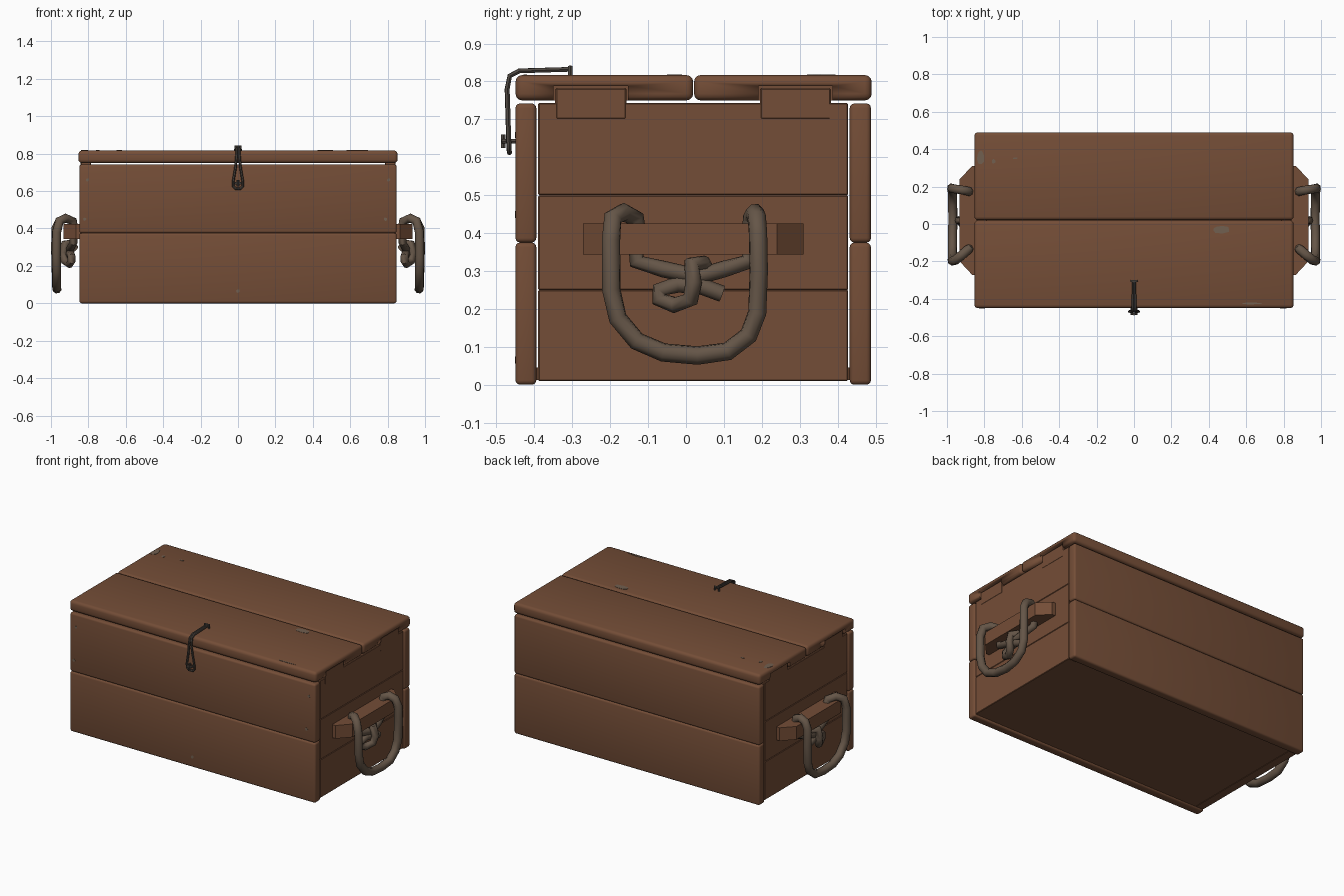
import bpy, bmesh, math, random
from mathutils import Vector

if "Cube" in bpy.data.objects:
    bpy.data.objects.remove(bpy.data.objects["Cube"])

random.seed(4)


def material(name, rgb):
    m = bpy.data.materials.new(name)
    m.diffuse_color = (*rgb, 1)
    m.use_nodes = True
    m.node_tree.nodes["Principled BSDF"].inputs["Base Color"].default_value = m.diffuse_color
    return m


WOOD = material("brown wood", (0.175, 0.075, 0.038))
ROPE = material("grey brown rope", (0.130, 0.092, 0.064))
IRON = material("dark iron", (0.075, 0.062, 0.052))
WORN = material("worn grey wood", (0.165, 0.115, 0.080))


def finish(ob, angle=35):
    bpy.ops.object.select_all(action='DESELECT')
    ob.select_set(True)
    bpy.context.view_layer.objects.active = ob
    bpy.ops.object.shade_smooth_by_angle(angle=math.radians(angle))
    return ob


def add_mesh(name, bm, mat):
    bmesh.ops.recalc_face_normals(bm, faces=bm.faces)
    me = bpy.data.meshes.new(name)
    bm.to_mesh(me)
    bm.free()
    me.materials.append(mat)
    ob = bpy.data.objects.new(name, me)
    bpy.context.collection.objects.link(ob)
    return finish(ob)


def board(name, lo, hi, bevel=0.0, mat=WOOD, segments=3):
    """Box between two corners with rounded edges."""
    bm = bmesh.new()
    bmesh.ops.create_cube(bm, size=1)
    lo, hi = Vector(lo), Vector(hi)
    for v in bm.verts:
        v.co = Vector([(lo[i] + hi[i]) / 2 + v.co[i] * (hi[i] - lo[i]) for i in range(3)])
    if bevel:
        bmesh.ops.bevel(bm, geom=bm.edges[:], offset=bevel, segments=segments,
                        profile=0.5, affect='EDGES')
    return add_mesh(name, bm, mat)


def tube(name, points, radius, mat, res=2, closed=False):
    """Round cord along a path of points."""
    cu = bpy.data.curves.new(name, 'CURVE')
    cu.dimensions = '3D'
    cu.bevel_depth = radius
    cu.bevel_resolution = res
    cu.use_fill_caps = True
    sp = cu.splines.new('POLY')
    sp.points.add(len(points) - 1)
    for p, co in zip(sp.points, points):
        p.co = (*co, 1)
    sp.use_cyclic_u = closed
    cu.materials.append(mat)
    ob = bpy.data.objects.new(name, cu)
    bpy.context.collection.objects.link(ob)
    bpy.ops.object.select_all(action='DESELECT')
    ob.select_set(True)
    bpy.context.view_layer.objects.active = ob
    bpy.ops.object.convert(target='MESH')
    return finish(bpy.context.view_layer.objects.active, 50)


def patch(name, centre, u, v):
    """Irregular thin worn spot spanned by half axes u and v."""
    bm = bmesh.new()
    c, u, v = Vector(centre), Vector(u), Vector(v)
    ring = []
    for i in range(9):
        a, r = i * math.tau / 9, random.uniform(0.7, 1.1)
        ring.append(bm.verts.new(c + u * math.cos(a) * r + v * math.sin(a) * r))
    face = bm.faces.new(ring)
    ext = bmesh.ops.extrude_face_region(bm, geom=[face])
    n = u.cross(v).normalized() * 0.002
    bmesh.ops.translate(bm, vec=-n, verts=[g for g in ext['geom'] if isinstance(g, bmesh.types.BMVert)])
    add_mesh(name, bm, WORN)


# Front and back planks
for label, y0, y1 in (("front", -0.45, -0.395), ("back", 0.432, 0.488)):
    board(label + "_lower_plank", (-0.848, y0, 0.0), (0.848, y1, 0.375), 0.012)
    board(label + "_upper_plank", (-0.848, y0, 0.375), (0.848, y1, 0.742), 0.012)

# Floor
board("floor", (-0.835, -0.42, 0.012), (0.835, 0.46, 0.045))

# Lid boards, notched for the side tabs
lids = [board("lid_front_board", (-0.853, -0.45, 0.75), (0.853, 0.019, 0.817), 0.018),
        board("lid_back_board", (-0.853, 0.021, 0.75), (0.853, 0.49, 0.817), 0.018)]
TABS = ((-0.345, -0.157), (0.195, 0.382))

for s, side in ((1, "right"), (-1, "left")):
    def X(a, b):
        return min(s * a, s * b), max(s * a, s * b)

    # Side planks
    xa, xb = X(0.785, 0.842)
    for i, (z0, z1) in enumerate(((0.01, 0.25), (0.25, 0.5), (0.5, 0.743))):
        board(f"{side}_side_plank_{i + 1}", (xa, -0.39, z0), (xb, 0.428, z1), 0.003, segments=1)

    # Tabs rising into the lid
    for lid, (y0, y1) in zip(lids, TABS):
        board(f"{side}_tab", (xa, y0, 0.7), (s * 0.843 if s > 0 else xa - 0.001, y1, 0.783)
              if s > 0 else (xb, y1, 0.783), 0.004, segments=1)
        ca, cb = X(0.78, 0.9)
        cutter = board(f"{side}_notch_cutter", (ca, y0 - 0.004, 0.7), (cb, y1 + 0.004, 0.788))
        cutter.hide_render = True
        cutter.hide_viewport = True
        cutter.display_type = 'WIRE'
        mod = lid.modifiers.new("notch", 'BOOLEAN')
        mod.operation = 'DIFFERENCE'
        mod.solver = 'EXACT'
        mod.object = cutter

    # Handle bar with tapered ends
    bm = bmesh.new()
    prof = [(0.835, -0.272), (0.865, -0.272), (0.932, -0.2), (0.932, 0.24), (0.865, 0.31), (0.835, 0.31)]
    face = bm.faces.new([bm.verts.new((s * x, y, 0.343)) for x, y in prof])
    ext = bmesh.ops.extrude_face_region(bm, geom=[face])
    bmesh.ops.translate(bm, vec=(0, 0, 0.082),
                        verts=[g for g in ext['geom'] if isinstance(g, bmesh.types.BMVert)])
    add_mesh(f"{side}_handle_bar", bm, WOOD)

    # Rope loop hanging over the bar
    loop = [(0.88, -0.13, 0.40), (0.885, -0.135, 0.44), (0.92, -0.165, 0.455), (0.955, -0.193, 0.44),
            (0.970, -0.198, 0.38), (0.972, -0.197, 0.25), (0.970, -0.18, 0.175), (0.970, -0.13, 0.115),
            (0.970, -0.06, 0.085), (0.968, 0.03, 0.077), (0.970, 0.11, 0.088), (0.970, 0.165, 0.13),
            (0.973, 0.188, 0.19), (0.975, 0.192, 0.30), (0.973, 0.19, 0.40), (0.955, 0.187, 0.44),
            (0.92, 0.182, 0.453), (0.885, 0.175, 0.44), (0.88, 0.172, 0.40)]
    tube(f"{side}_rope_loop", [(s * x, y, z) for x, y, z in loop], 0.025, ROPE)

    # Knot tying the rope under the bar
    strand = [(0.88, -0.13, 0.37), (0.88, -0.13, 0.325), (0.89, -0.06, 0.305), (0.90, 0.03, 0.285),
              (0.895, 0.10, 0.305), (0.88, 0.165, 0.325), (0.88, 0.172, 0.37)]
    tube(f"{side}_rope_strand", [(s * x, y, z) for x, y, z in strand], 0.022, ROPE)
    knot = [(0.87, 0.06, 0.29), (0.90, 0.045, 0.32), (0.925, 0.015, 0.318), (0.937, 0.02, 0.27),
            (0.925, 0.012, 0.225), (0.90, -0.03, 0.21), (0.89, -0.07, 0.225), (0.89, -0.07, 0.25),
            (0.895, -0.02, 0.265), (0.905, 0.04, 0.26), (0.90, 0.095, 0.24)]
    tube(f"{side}_rope_knot", [(s * x, y, z) for x, y, z in knot], 0.022, ROPE)

# Wire latch: long loop bent over the lid edge and down the front
half = [(0.006, -0.31, 0.832), (0.006, -0.44, 0.828), (0.007, -0.465, 0.815), (0.008, -0.472, 0.78),
        (0.014, -0.470, 0.72), (0.026, -0.468, 0.65), (0.025, -0.467, 0.625), (0.012, -0.466, 0.612)]
tube("latch_wire", half + [(-x, y, z) for x, y, z in reversed(half)], 0.007, IRON, 1, True)
# Staples holding the latch
tube("lid_staple", [(-0.014, -0.305, 0.81), (-0.014, -0.305, 0.838), (0.014, -0.305, 0.838),
                    (0.014, -0.305, 0.81)], 0.007, IRON, 1)
tube("front_staple", [(-0.013, -0.44, 0.642), (-0.013, -0.482, 0.642), (0.013, -0.482, 0.642),
                      (0.013, -0.44, 0.642)], 0.007, IRON, 1)
tube("front_staple_pin", [(0, -0.482, 0.625), (0, -0.482, 0.66)], 0.007, IRON, 1)

# Worn spots on the lid
for x, y, rx, ry in ((-0.82, 0.36, 0.024, 0.04), (0.465, -0.028, 0.055, 0.022), (-0.75, 0.335, 0.01, 0.014),
                     (-0.635, 0.352, 0.014, 0.006), (0.63, -0.425, 0.06, 0.005)):
    patch("lid_worn_spot", (x, y, 0.8185), (rx, 0, 0), (0, ry, 0))
# Nail marks on the front
for x, z in ((-0.805, 0.66), (-0.82, 0.45), (0.805, 0.66), (0.79, 0.45), (0, 0.065)):
    patch("front_nail_mark", (x, -0.4515, z), (0.01, 0, 0), (0, 0, 0.01))
